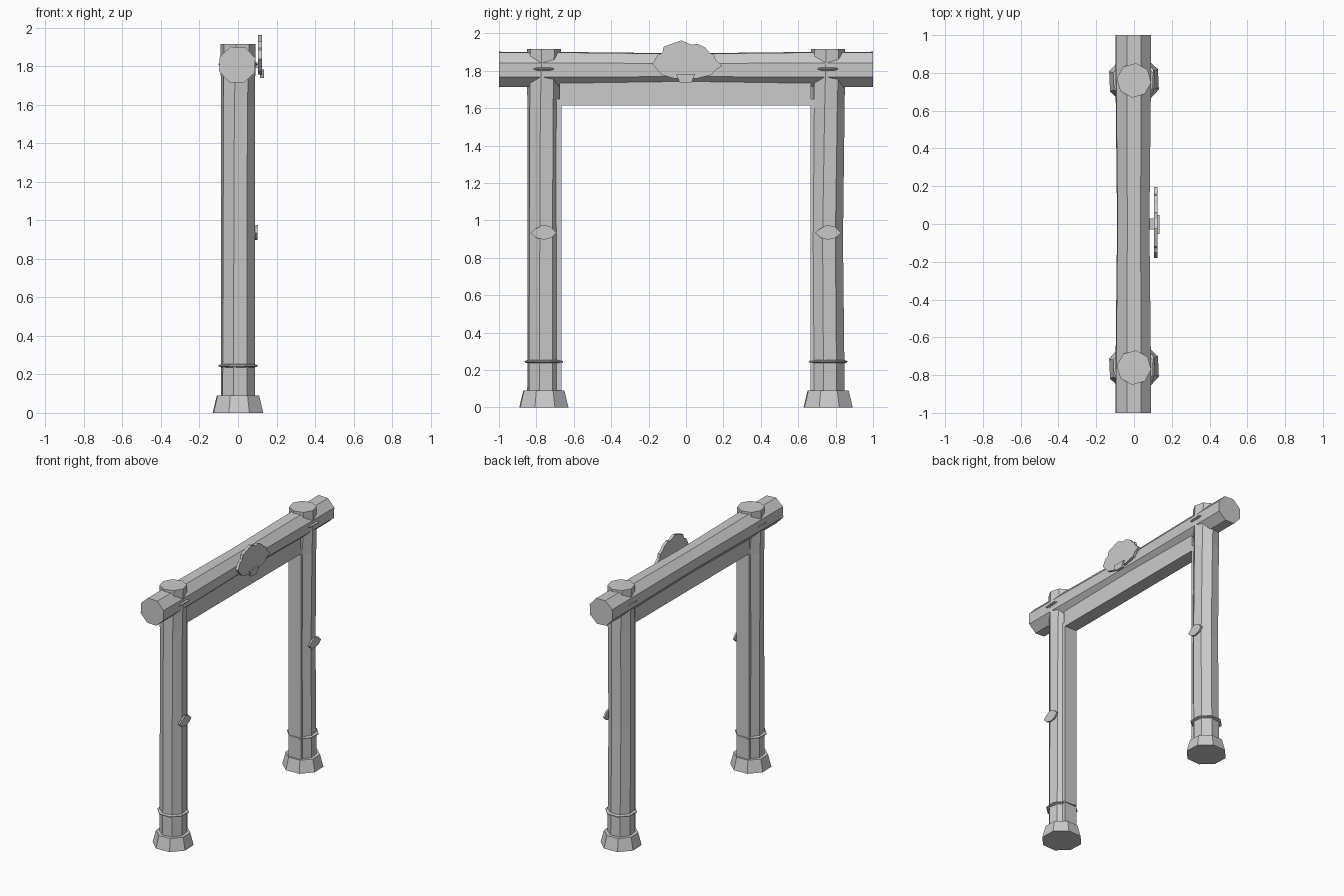
import bpy
import bmesh
from math import sin, cos, radians, pi

if "Cube" in bpy.data.objects:
    bpy.data.objects.remove(bpy.data.objects["Cube"])

GREY = (0.6, 0.6, 0.6, 1)
mat = bpy.data.materials.new("plain grey")
mat.use_nodes = True
mat.diffuse_color = GREY
mat.node_tree.nodes["Principled BSDF"].inputs["Base Color"].default_value = GREY


def finish(name, bm):
    bmesh.ops.recalc_face_normals(bm, faces=bm.faces)
    mesh = bpy.data.meshes.new(name)
    bm.to_mesh(mesh)
    bm.free()
    mesh.materials.append(mat)
    obj = bpy.data.objects.new(name, mesh)
    bpy.context.collection.objects.link(obj)
    return obj


def skin(name, rings):
    """Join rings of points into a closed solid."""
    bm = bmesh.new()
    loops = [[bm.verts.new(p) for p in ring] for ring in rings]
    n = len(loops[0])
    for a, b in zip(loops, loops[1:]):
        for i in range(n):
            j = (i + 1) % n
            bm.faces.new((a[i], a[j], b[j], b[i]))
    bm.faces.new(loops[0])
    bm.faces.new(loops[-1])
    return finish(name, bm)


def octagon(radius, turn):
    angles = [radians(turn) + k * pi / 4 for k in range(8)]
    return [(radius * cos(a), radius * sin(a)) for a in angles]


def upright(name, y, sections):
    """Octagonal solid from (height, radius, turn, y shift) sections."""
    return skin(name, [[(u, y + dy + v, z) for u, v in octagon(r, turn)]
                       for z, r, turn, dy in sections])


def plate(name, outline, x0, x1, y=0, lean=0):
    """Flat plate standing in the y-z plane."""
    low = min(z for _, z in outline)
    return skin(name, [[(x + lean * (z - low), y + v, z) for v, z in outline]
                       for x in (x0, x1)])


def box(name, x, y, z):
    return skin(name, [[(x[0], y[0], h), (x[1], y[0], h),
                        (x[1], y[1], h), (x[0], y[1], h)] for h in z])


# Top log, a little thinner in the middle
log = [(-1, 0.1), (-0.68, 0.099), (0, 0.091), (0.68, 0.099), (1, 0.1)]
skin("top_log", [[(u - 0.004, y, 1.808 + v) for u, v in octagon(r, 20)]
                 for y, r in log])

# Plank under the log
box("lintel", (-0.05, 0.05), (-0.675, 0.668), (1.615, 1.75))

LEAF = [(-0.07, 0.934), (-0.045, 0.955), (-0.005, 0.977), (0.035, 0.967),
        (0.068, 0.934), (0.04, 0.907), (0, 0.897), (-0.04, 0.907)]

for side, s in (("front", -1), ("back", 1)):
    y = s * 0.76
    bow = -0.008 if s > 0 else 0
    # Post with a stone foot
    upright(side + "_post", y, [(0.05, 0.092, 30, 0), (0.9, 0.09, 31, bow),
                                (1.6, 0.09, 33, 0), (1.917, 0.092, 38, 0)])
    upright(side + "_foot", y, [(0, 0.14, 25, 0), (0.09, 0.117, 25, 0)])
    # Bands round the post
    for place, z in (("lower", 0.245), ("upper", 1.81)):
        upright(f"{side}_{place}_band", y,
                [(z - 0.008, 0.094, 20, 0), (z - 0.003, 0.109, 20, 0),
                 (z + 0.003, 0.109, 20, 0), (z + 0.008, 0.094, 20, 0)])
    # Inner lining of the opening
    box(side + "_lining", (-0.05, 0.05), sorted((s * 0.665, s * 0.72)),
        (0.05, 1.65))
    # Small leaf-shaped plate on the post
    plate(side + "_leaf", LEAF, 0.088, 0.1, y, 0.04)

# Ragged sign board and its lower tab
BOARD = [(-0.18, 1.837), (-0.152, 1.885), (-0.126, 1.896), (-0.12, 1.928),
         (-0.078, 1.944), (-0.024, 1.963), (0.03, 1.939), (0.062, 1.944),
         (0.104, 1.923), (0.126, 1.896), (0.152, 1.885), (0.158, 1.858),
         (0.195, 1.826), (0.158, 1.805), (0.136, 1.778), (0.055, 1.758),
         (-0.06, 1.758), (-0.13, 1.778)]
plate("sign_board", BOARD, 0.105, 0.125)
plate("sign_tab", [(-0.052, 1.783), (0.048, 1.783), (0.03, 1.738),
                   (-0.035, 1.738)], 0.115, 0.135)
# Peg holding the board to the log
box("sign_peg", (0.06, 0.11), (-0.03, 0.03), (1.79, 1.82))
